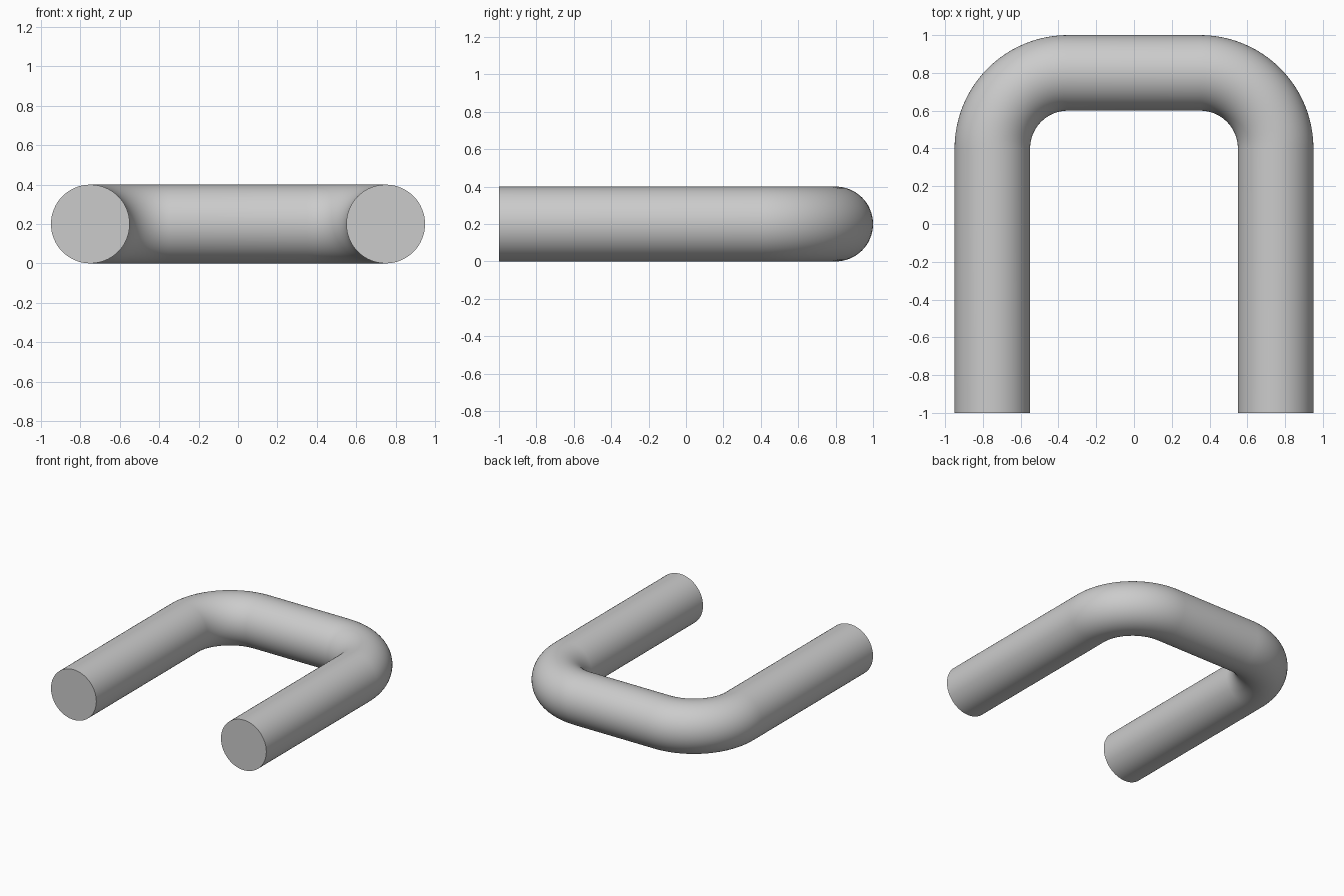
import bpy
import bmesh
from math import sin, cos, pi

cube = bpy.data.objects.get("Cube")
if cube:
    bpy.data.objects.remove(cube, do_unlink=True)

TUBE = 0.2       # tube radius
BEND = 0.4       # centreline bend radius
LEG_X = 0.75     # centreline of each leg
FRONT, BACK = -1.0, 0.8
SIDES, STEPS = 64, 24

# Plain grey
grey = bpy.data.materials.new("plain grey")
grey.use_nodes = True
colour = (0.6, 0.6, 0.6, 1)
grey.diffuse_color = colour
grey.node_tree.nodes["Principled BSDF"].inputs["Base Color"].default_value = colour

# Centreline: x, y and the angle of the cross-section's outward side
path = [(LEG_X, FRONT, 0)]
for side in (0, 1):
    for i in range(STEPS + 1):
        a = pi / 2 * (side + i / STEPS)
        cx = (LEG_X - BEND) * (1 - 2 * side)
        path.append((cx + BEND * cos(a), BACK - BEND + BEND * sin(a), a))
path.append((-LEG_X, FRONT, pi))

# Sweep a circle along the centreline and cap both ends
bm = bmesh.new()
rings = []
for x, y, a in path:
    ring = []
    for j in range(SIDES):
        t = 2 * pi * j / SIDES
        out = TUBE * cos(t)
        ring.append(bm.verts.new((x + out * cos(a), y + out * sin(a), TUBE + TUBE * sin(t))))
    rings.append(ring)
for r0, r1 in zip(rings, rings[1:]):
    for j in range(SIDES):
        k = (j + 1) % SIDES
        bm.faces.new((r0[j], r0[k], r1[k], r1[j]))
bm.faces.new(rings[0])
bm.faces.new(rings[-1])
bmesh.ops.recalc_face_normals(bm, faces=bm.faces)

mesh = bpy.data.meshes.new("bent_tube")
bm.to_mesh(mesh)
bm.free()
mesh.materials.append(grey)
tube = bpy.data.objects.new("bent_tube", mesh)
bpy.context.collection.objects.link(tube)

# Smooth sides with crisp end caps
bpy.ops.object.select_all(action="DESELECT")
tube.select_set(True)
bpy.context.view_layer.objects.active = tube
bpy.ops.object.shade_smooth_by_angle(angle=pi / 6)
